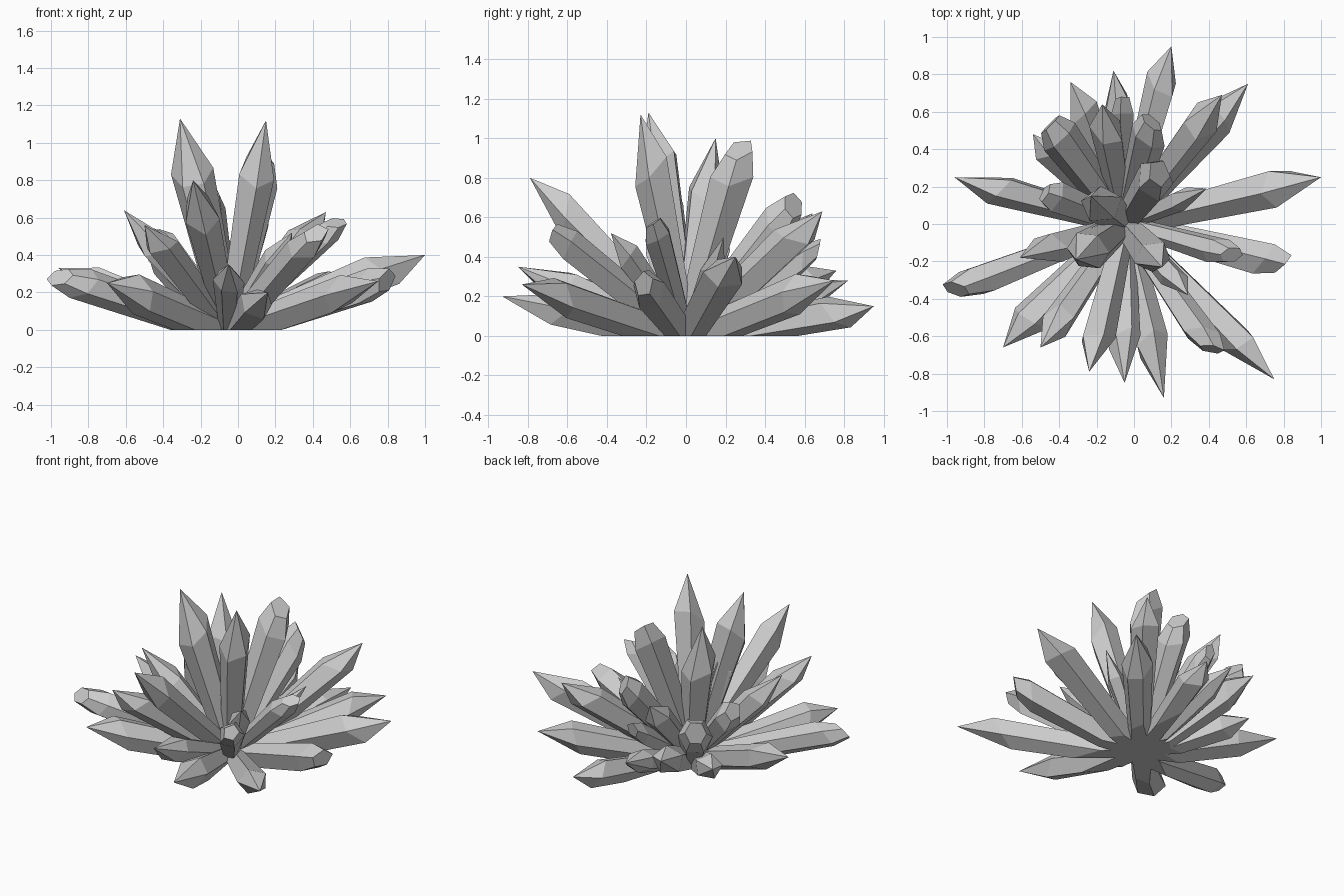
import bpy, bmesh, math, random
from mathutils import Vector

if "Cube" in bpy.data.objects:
    bpy.data.objects.remove(bpy.data.objects["Cube"])

random.seed(11)
ROOT = Vector((-0.05, 0, 0.0))

# pointed crystals: tip x, y, z, radius
POINTED = [
    (1.00, .25, .40, .105), (.75, -.83, .26, .095), (.61, .75, .28, .10),
    (.39, .19, .50, .06), (-.31, -.19, 1.13, .115), (.15, -.23, 1.12, .10),
    (-.23, .15, 1.0, .11), (-.24, -.79, .80, .095), (-.05, -.85, .35, .085),
    (.16, -.93, .20, .095), (.20, .95, .15, .09), (-.11, .82, .28, .075),
    (-.34, .76, .33, .095), (-.17, .64, .62, .09), (-.54, .48, .22, .085),
    (-.96, .25, .33, .09), (-.70, -.66, .25, .105), (-.50, -.66, .56, .085),
    (.29, -.38, .52, .07), (-.61, -.18, .64, .09), (.47, .69, .63, .095),
]
# blunt crystals: end x, y, z, radius
BLUNT = [
    (.82, -.22, .27, .095), (.43, -.69, .53, .085),
    (.54, -.17, .59, .075), (.14, .28, .97, .11), (.10, .56, .68, .10),
    (-.06, .69, .45, .065), (-.46, .55, .48, .11), (-.49, .17, .50, .09),
    (-.98, -.36, .29, .09), (-.24, -.13, .79, .095),
]


def crystal(name, tip, radius, blunt):
    """Faceted shaft that widens from the root, then closes to a point or slanted chisel."""
    axis = tip - ROOT
    length = axis.length
    turn = axis.to_track_quat('Z', 'Y')
    low = axis.normalized().z < .6          # leaning crystals keep a deep underside
    sides = random.choice((5, 5, 6))
    roll = random.uniform(0, math.tau)
    shoulder = .85 if blunt else random.uniform(.68, .8)
    rows = [(0, .6, .05), (shoulder, 1.0, .06)] + ([(.97, .62, .05)] if blunt else [])
    lean = random.uniform(0, math.tau)

    bm = bmesh.new()
    rings = []
    for row, (t, k, slope) in enumerate(rows):
        ring = []
        for i in range(sides):
            a = roll + math.tau * i / sides
            x, y = math.cos(a) * radius * k, math.sin(a) * radius * k
            if row == 0 and low and y < 0:
                y *= 1.75
            slant = slope * math.cos(a - lean) if row else 0
            ring.append(bm.verts.new(ROOT + turn @ Vector((x, y, length * (t + slant)))))
        rings.append(ring)
    for lo, hi in zip(rings, rings[1:]):
        for i in range(sides):
            j = (i + 1) % sides
            bm.faces.new((lo[i], lo[j], hi[j], hi[i]))
    bm.faces.new(rings[0][::-1])
    if blunt:
        bm.faces.new(rings[-1])
    else:
        apex = bm.verts.new(tip)
        for i in range(sides):
            bm.faces.new((rings[-1][i], rings[-1][(i + 1) % sides], apex))

    # flat underside on the ground plane
    cut = bmesh.ops.bisect_plane(bm, geom=bm.verts[:] + bm.edges[:] + bm.faces[:],
                                 plane_co=(0, 0, 0), plane_no=(0, 0, 1), clear_inner=True)
    edges = [e for e in cut['geom_cut'] if isinstance(e, bmesh.types.BMEdge)]
    bmesh.ops.holes_fill(bm, edges=edges)
    bmesh.ops.recalc_face_normals(bm, faces=bm.faces[:])
    mesh = bpy.data.meshes.new(name)
    bm.to_mesh(mesh)
    bm.free()
    bpy.context.collection.objects.link(bpy.data.objects.new(name, mesh))


for n, (x, y, z, r) in enumerate(POINTED):
    crystal(f"pointed_crystal_{n + 1}", Vector((x, y, z)), r, False)
for n, (x, y, z, r) in enumerate(BLUNT):
    crystal(f"blunt_crystal_{n + 1}", Vector((x, y, z)), r, True)
